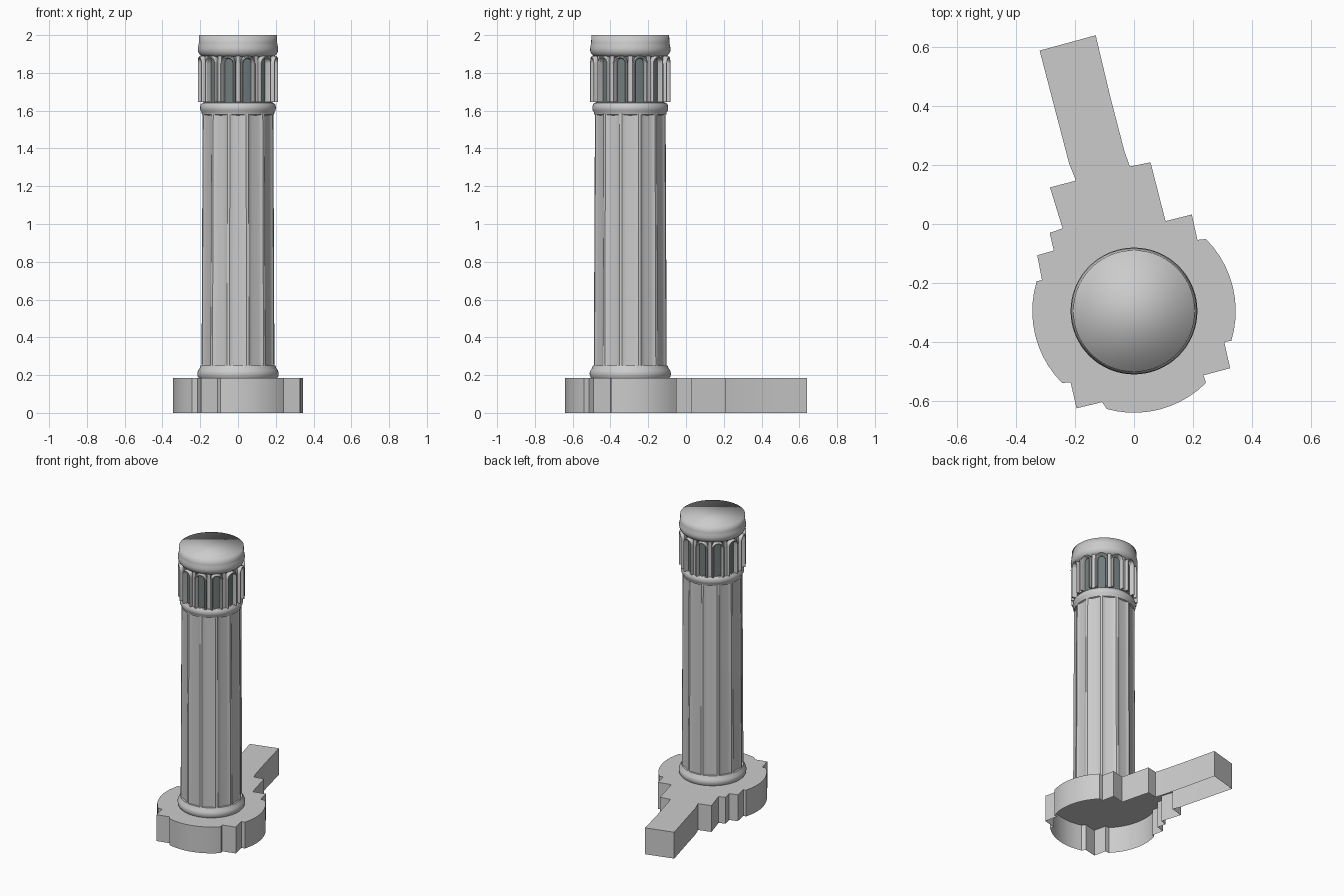
import bpy, bmesh, math
from math import sin, cos, pi, radians

if "Cube" in bpy.data.objects:
    bpy.data.objects.remove(bpy.data.objects["Cube"])

CX, CY = 0.0, -0.295      # tower axis
N = 12                    # flutes and arches


def finish(name, bm, smooth='ANGLE', mat=None):
    bmesh.ops.recalc_face_normals(bm, faces=bm.faces[:])
    me = bpy.data.meshes.new(name)
    bm.to_mesh(me)
    bm.free()
    ob = bpy.data.objects.new(name, me)
    bpy.context.collection.objects.link(ob)
    if mat:
        me.materials.append(mat)
    if smooth == 'ALL':
        for p in me.polygons:
            p.use_smooth = True
    elif smooth == 'ANGLE':
        bpy.ops.object.select_all(action='DESELECT')
        ob.select_set(True)
        bpy.context.view_layer.objects.active = ob
        bpy.ops.object.shade_smooth_by_angle(angle=radians(32))
    return ob


def skin(bm, rings, cap_top=False):
    """Join a stack of closed vertex rings."""
    for a, b in zip(rings, rings[1:]):
        n = len(a)
        for i in range(n):
            bm.faces.new((a[i], a[(i + 1) % n], b[(i + 1) % n], b[i]))
    if cap_top:
        bm.faces.new(rings[-1])


def lathe(name, profile, cap_top=False, smooth='ANGLE', mat=None, seg=72):
    bm = bmesh.new()
    rings = [[bm.verts.new((CX + r * cos(2 * pi * i / seg), CY + r * sin(2 * pi * i / seg), z))
              for i in range(seg)] for r, z in profile]
    skin(bm, rings, cap_top)
    return finish(name, bm, smooth, mat)


# plinth: stepped outline with three arcs and a long arm, open underneath
def arc(a0, a1, n=10, r=0.345):
    return [(CX + r * cos(radians(a0 + (a1 - a0) * i / n)),
             CY + r * sin(radians(a0 + (a1 - a0) * i / n))) for i in range(n + 1)]


outline = ([(-0.13, 0.64), (-0.32, 0.588), (-0.22, 0.205), (-0.197, 0.147), (-0.285, 0.124),
            (-0.242, -0.015), (-0.286, -0.03), (-0.272, -0.09), (-0.328, -0.106), (-0.312, -0.19)]
           + arc(163, 225)
           + [(-0.215, -0.537), (-0.195, -0.625), (-0.108, -0.604)]
           + arc(254.5, 315)
           + [(0.236, -0.513), (0.326, -0.489), (0.306, -0.40)]
           + arc(-17, 45)
           + [(0.215, -0.054), (0.196, 0.032), (0.107, 0.01), (0.056, 0.209),
              (-0.014, 0.195), (-0.032, 0.245), (-0.08, 0.43)])
bm = bmesh.new()
skin(bm, [[bm.verts.new((x, y, z)) for x, y in outline] for z in (0, 0.185)], True)
finish("plinth", bm)

# rounded foot and neck mouldings
lathe("shaft_foot", [(0.208, 0.185), (0.214, 0.195), (0.215, 0.212), (0.211, 0.225),
                     (0.203, 0.236), (0.198, 0.25), (0.186, 0.252)])
lathe("shaft_neck", [(0.180, 1.575), (0.191, 1.58), (0.193, 1.592), (0.199, 1.602),
                     (0.201, 1.615), (0.198, 1.632), (0.190, 1.641), (0.175, 1.645)])

# fluted shaft: shallow hollows between narrow fillets
bm = bmesh.new()
rings = []
for z, rr in ((0.24, 0.198), (1.585, 0.192)):
    ring = []
    for k in range(N):
        mid = 2 * pi * k / N
        half = pi / N - 0.035
        for j in range(9):
            t = -1 + j / 4
            a = mid + half * t
            r = rr - 0.011 * math.sqrt(max(0, 1 - t * t))
            ring.append(bm.verts.new((CX + r * cos(a), CY + r * sin(a), z)))
    rings.append(ring)
skin(bm, rings)
finish("fluted_shaft", bm)

# dark lantern glazing
glass = bpy.data.materials.new("dark_glass")
glass.diffuse_color = (0.16, 0.20, 0.20, 1)
glass.use_nodes = True
glass.node_tree.nodes["Principled BSDF"].inputs["Base Color"].default_value = glass.diffuse_color
lathe("lantern_glass", [(0.182, 1.64), (0.182, 1.90)], mat=glass)


# ring of arched frames, bent round the tower
def bent(bm, r, ang, s, z):
    a = ang + s / 0.205
    return bm.verts.new((CX + r * cos(a), CY + r * sin(a), z))


def arch_line(w, spring=1.85, n=10):
    return ([(-w, 1.645)] + [(-w * cos(pi * i / n), spring + w * sin(pi * i / n))
                             for i in range(n + 1)] + [(w, 1.645)])


bm = bmesh.new()
section = [(0.026, 0.180), (0.027, 0.207), (0.031, 0.213), (0.036, 0.213), (0.040, 0.207), (0.041, 0.180)]
for k in range(N):
    ang = 2 * pi * (k + 0.5) / N
    rows = [[bent(bm, r, ang, s, z) for s, z in arch_line(w)] for w, r in section]
    for a, b in zip(rows, rows[1:] + rows[:1]):
        for i in range(len(a) - 1):
            bm.faces.new((a[i], a[i + 1], b[i + 1], b[i]))
    bm.faces.new([row[0] for row in rows])
    bm.faces.new([row[-1] for row in rows])
finish("lantern_arches", bm)

# slim piers between the arches
bm = bmesh.new()
for k in range(N):
    ang = 2 * pi * k / N
    lo, hi = [[bent(bm, r, ang, s, z) for s, r in
               ((-0.012, 0.178), (-0.012, 0.194), (0.012, 0.194), (0.012, 0.178))] for z in (1.645, 1.90)]
    skin(bm, [lo, hi], True)
    bm.faces.new(lo)
finish("lantern_piers", bm)

# cap: curved cornice with a flat top, softly shaded across the rim
lathe("cap", [(0.178, 1.885), (0.196, 1.89), (0.206, 1.902), (0.212, 1.915), (0.213, 1.93),
              (0.210, 1.945), (0.207, 1.96), (0.206, 2.0)], cap_top=True, smooth='ALL')
